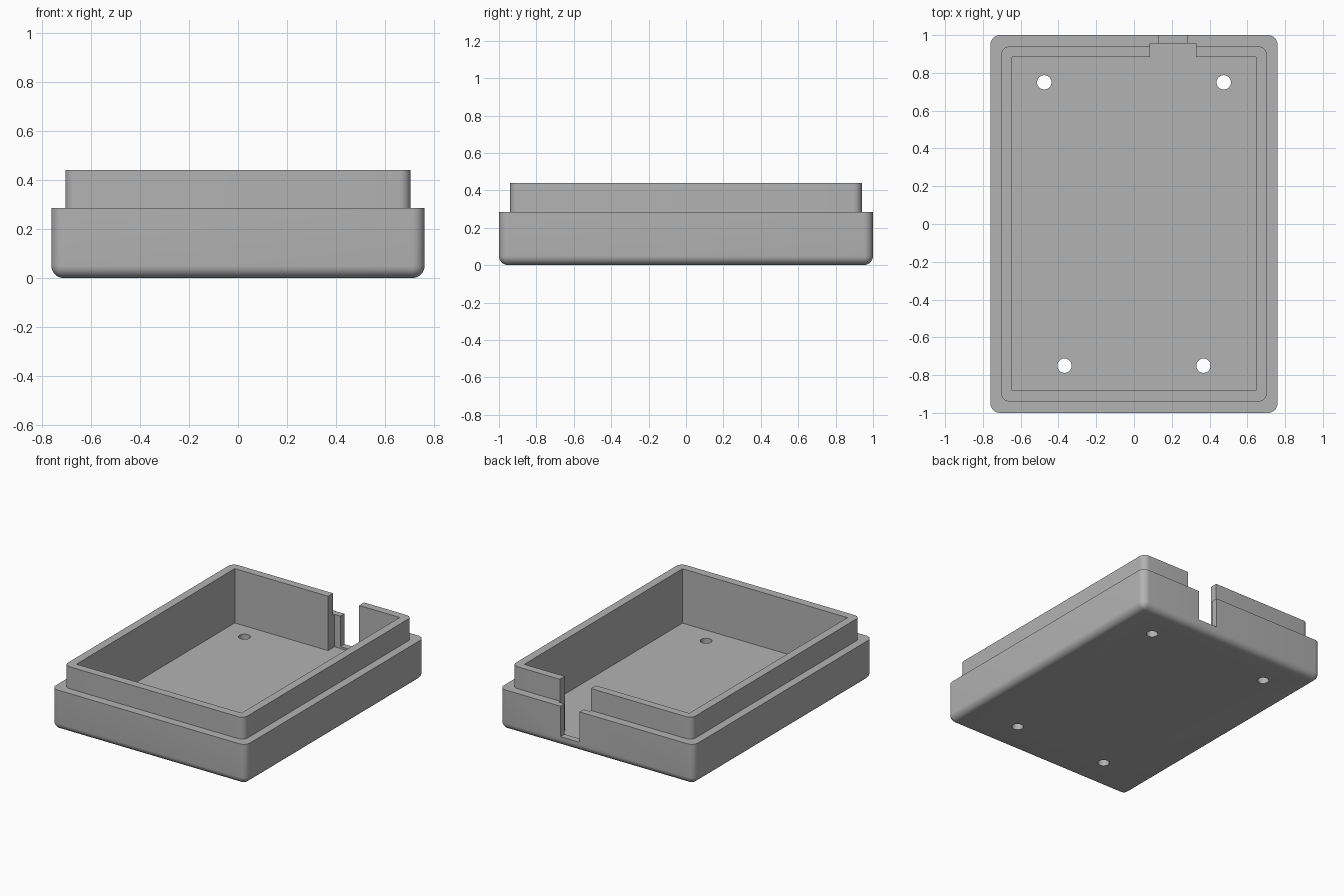
import bpy, bmesh, math

if "Cube" in bpy.data.objects:
    bpy.data.objects.remove(bpy.data.objects["Cube"])

grey = bpy.data.materials.new("plain grey")
grey.diffuse_color = (0.45, 0.45, 0.45, 1)
grey.use_nodes = True
grey.node_tree.nodes["Principled BSDF"].inputs["Base Color"].default_value = grey.diffuse_color


def box(name, x0, x1, y0, y1, z0, z1, radius=0, round_bottom=False):
    """Box with optional rounded upright corners and bottom rim."""
    bm = bmesh.new()
    bmesh.ops.create_cube(bm, size=1)
    for v in bm.verts:
        v.co.x = x1 if v.co.x > 0 else x0
        v.co.y = y1 if v.co.y > 0 else y0
        v.co.z = z1 if v.co.z > 0 else z0
    if radius:
        edges = []
        for e in bm.edges:
            a, b = (v.co.z for v in e.verts)
            if abs(a - b) > 1e-5 or (round_bottom and max(a, b) < z0 + 1e-5):
                edges.append(e)
        bmesh.ops.bevel(bm, geom=edges, offset=radius, segments=8,
                        profile=0.5, affect='EDGES')
    mesh = bpy.data.meshes.new(name)
    bm.to_mesh(mesh)
    bm.free()
    ob = bpy.data.objects.new(name, mesh)
    bpy.context.collection.objects.link(ob)
    mesh.materials.append(grey)
    return ob


def combine(target, tool, operation):
    """Apply a boolean and discard the tool."""
    mod = target.modifiers.new(operation.lower(), 'BOOLEAN')
    mod.operation = operation
    mod.solver = 'EXACT'
    mod.object = tool
    bpy.context.view_layer.objects.active = target
    bpy.ops.object.modifier_apply(modifier=mod.name)
    bpy.data.objects.remove(tool, do_unlink=True)


# Outer tray and the raised lip
tray = box("case_tray", -0.76, 0.76, -1, 1, 0, 0.285, 0.05, True)
combine(tray, box("lip", -0.703, 0.703, -0.94, 0.94, 0.1, 0.44, 0.045), 'UNION')

# Cavity, then the stepped connector slot in the back wall
FLOOR = 0.056
combine(tray, box("cavity", -0.645, 0.645, -0.882, 0.885, FLOOR, 0.6), 'DIFFERENCE')
combine(tray, box("slot_wide", 0.085, 0.328, 0.8, 0.955, FLOOR, 0.6), 'DIFFERENCE')
combine(tray, box("slot_narrow", 0.132, 0.281, 0.9, 1.1, 0.07, 0.6), 'DIFFERENCE')

# Screw holes through the floor
for hx, hy in ((0.475, 0.75), (0.368, -0.75)):
    for side in (-1, 1):
        bpy.ops.mesh.primitive_cylinder_add(vertices=32, radius=0.038, depth=0.3,
                                            location=(side * hx, hy, 0))
        combine(tray, bpy.context.object, 'DIFFERENCE')

# Smooth the rounded corners, keep the rest crisp
bpy.ops.object.select_all(action='DESELECT')
tray.select_set(True)
bpy.context.view_layer.objects.active = tray
bpy.ops.object.shade_smooth_by_angle(angle=math.radians(30))
